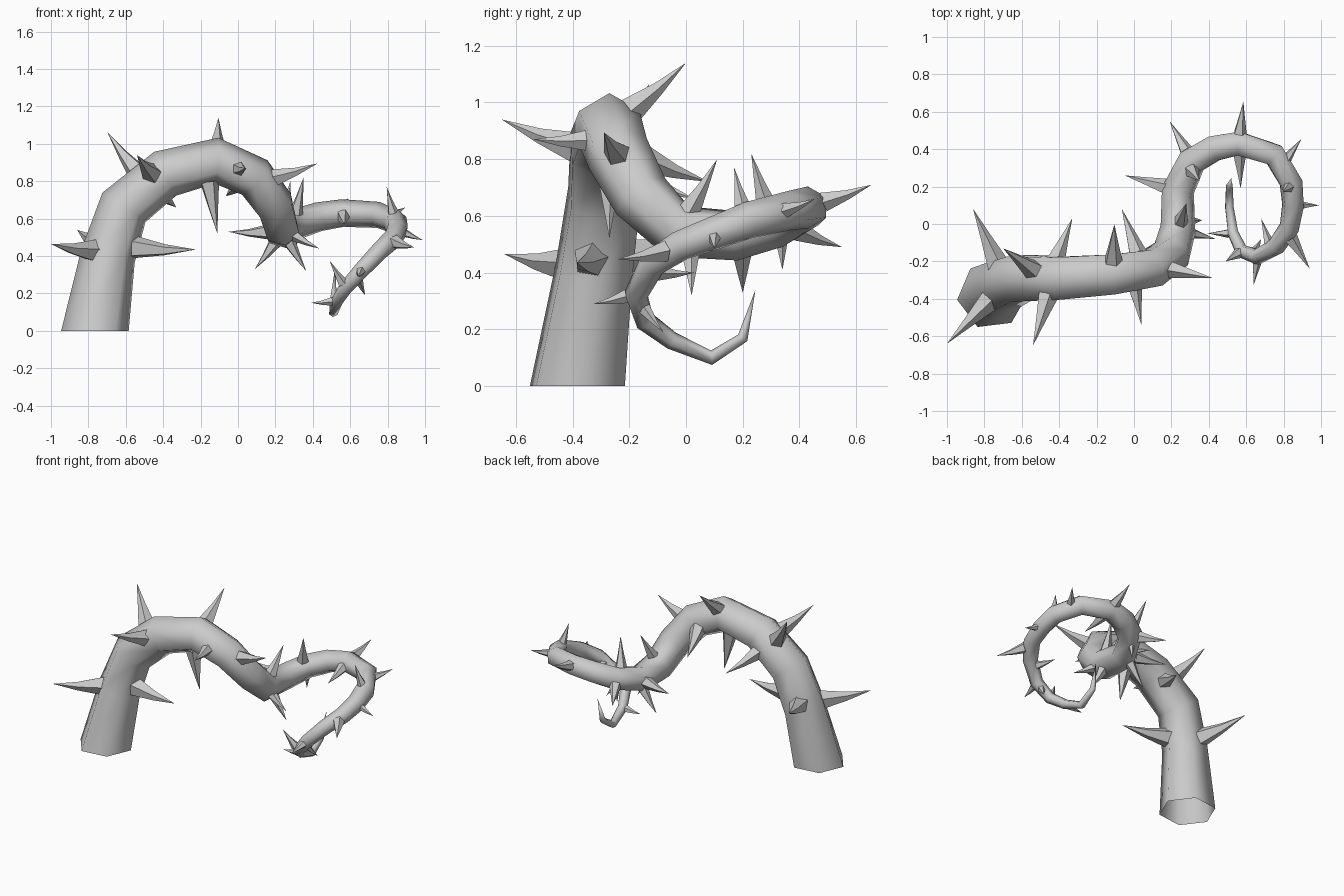
import bpy, bmesh, math
from mathutils import Vector

old = bpy.data.objects.get("Cube")
if old:
    bpy.data.objects.remove(old, do_unlink=True)

grey = bpy.data.materials.new("plain_grey")
grey.use_nodes = True
GREY = (0.6, 0.6, 0.6, 1)
grey.diffuse_color = GREY
grey.node_tree.nodes["Principled BSDF"].inputs["Base Color"].default_value = GREY


def tube(name, path, radii, sides, normal, angle):
    """Sweep a polygon along a path to a point, without twist; the start stays open."""
    bm = bmesh.new()
    rings = []
    tangent = Vector(normal).normalized()
    across = Vector((math.cos(math.radians(7)), math.sin(math.radians(7)), 0))
    across = (across - across.dot(tangent) * tangent).normalized()
    for i, (point, radius) in enumerate(zip(path[:-1], radii)):
        if i:
            before = (point - path[i - 1]).normalized()
            after = (path[i + 1] - point).normalized()
            heading = (before + after).normalized()
            across = tangent.rotation_difference(heading) @ across
            tangent = heading
        side = tangent.cross(across)
        ring = []
        for k in range(sides):
            turn = math.tau * k / sides
            offset = math.cos(turn) * across + math.sin(turn) * side
            ring.append(bm.verts.new(point + radius * offset))
        rings.append(ring)
    tip = bm.verts.new(path[-1])
    for k in range(sides):
        n = (k + 1) % sides
        for low, high in zip(rings, rings[1:]):
            bm.faces.new((low[k], low[n], high[n], high[k]))
        bm.faces.new((rings[-1][k], rings[-1][n], tip))
    mesh = bpy.data.meshes.new(name)
    bm.to_mesh(mesh)
    bm.free()
    mesh.materials.append(grey)
    obj = bpy.data.objects.new(name, mesh)
    bpy.context.collection.objects.link(obj)
    bpy.ops.object.select_all(action='DESELECT')
    obj.select_set(True)
    bpy.context.view_layer.objects.active = obj
    bpy.ops.object.shade_smooth_by_angle(angle=math.radians(angle))


# Centre line of the vine: foot and arch, then the curl to the fine tip
arch = [(-.765, -.383, 0), (-.695, -.325, .4), (-.61, -.29, .66), (-.39, -.29, .84),
        (-.115, -.27, .91), (.09, -.24, .82), (.2, -.16, .67), (.235, -.03, .545)]
curl = [(.235, .18, .53), (.31, .335, .57), (.43, .405, .61), (.56, .43, .63),
        (.75, .37, .62), (.84, .22, .585), (.85, .1, .54), (.83, -.02, .495),
        (.76, -.12, .43), (.66, -.175, .325), (.575, -.145, .23), (.53, -.05, .16),
        (.51, .09, .1), (.51, .2, .17), (.52, .245, .34)]
stem = [Vector(p) for p in arch + curl]

# The vine tapers evenly between a few stations along its centre line
taper = {0: .182, 1: .148, 9: .082, 13: .066, 21: .02, 22: 0}


def thickness(station):
    keys = list(taper)
    for a, b in zip(keys, keys[1:]):
        if station <= b:
            return taper[a] + (taper[b] - taper[a]) * (station - a) / (b - a)


tube("vine", stem, [thickness(i) for i in range(len(stem))], 6, (0, 0, 1), 80)


def thorn(name, station, tip):
    """Grow a slightly hooked spike out of the vine at a station."""
    index = int(station)
    centre = stem[index].lerp(stem[index + 1], station - index)
    tip = Vector(tip)
    axis = (tip - centre).normalized()
    root = centre + axis * thickness(station) * .8
    length = (tip - root).length
    width = .18 * length + .004
    middle = root.lerp(tip, .5) - Vector((0, 0, .025 * length))
    tube(name, [root, middle, tip], [width, width * .48], 5, axis, 60)


# Thorns: station on the vine, then the tip
parts = {
    "foot": [(1.05, (-1, -.64, .465)), (1.2, (-.225, -.385, .435)), (1.1, (-.86, .08, .54))],
    "arch": [(2.6, (-.7, -.13, 1.065)), (2.8, (-.54, -.65, .94)), (4, (-.105, 0, 1.14)),
             (2.7, (-.33, .03, .66)), (4.8, (-.065, .08, .72)), (3.8, (-.11, -.27, .52)),
             (5.2, (.425, -.29, .895)), (4.5, (.04, -.54, .87))],
    "bend": [(8, (-.05, .26, .53)), (8.1, (.09, .2, .33)), (7.2, (.365, .02, .32)),
             (7, (.435, -.08, .44)), (7, (.28, .11, .8)), (8.8, (.35, .23, .82)),
             (9, (.19, .55, .49)), (9, (.3, .34, .41))],
    "curl": [(11, (.585, .655, .71)), (11, (.57, .19, .57)), (13.1, (.795, .17, .77)),
             (12.4, (.895, .455, .66)), (14, (.99, .1, .485)), (15.2, (.94, -.24, .447))],
    "tail": [(17, (.64, -.325, .29)), (17.3, (.68, -.08, .19)), (18, (.49, -.2, .375)),
             (19, (.39, -.05, .15)), (16.3, (.68, .03, .4))],
}
for part, thorns in parts.items():
    for number, (station, tip) in enumerate(thorns, 1):
        thorn(f"{part}_thorn_{number}", station, tip)
